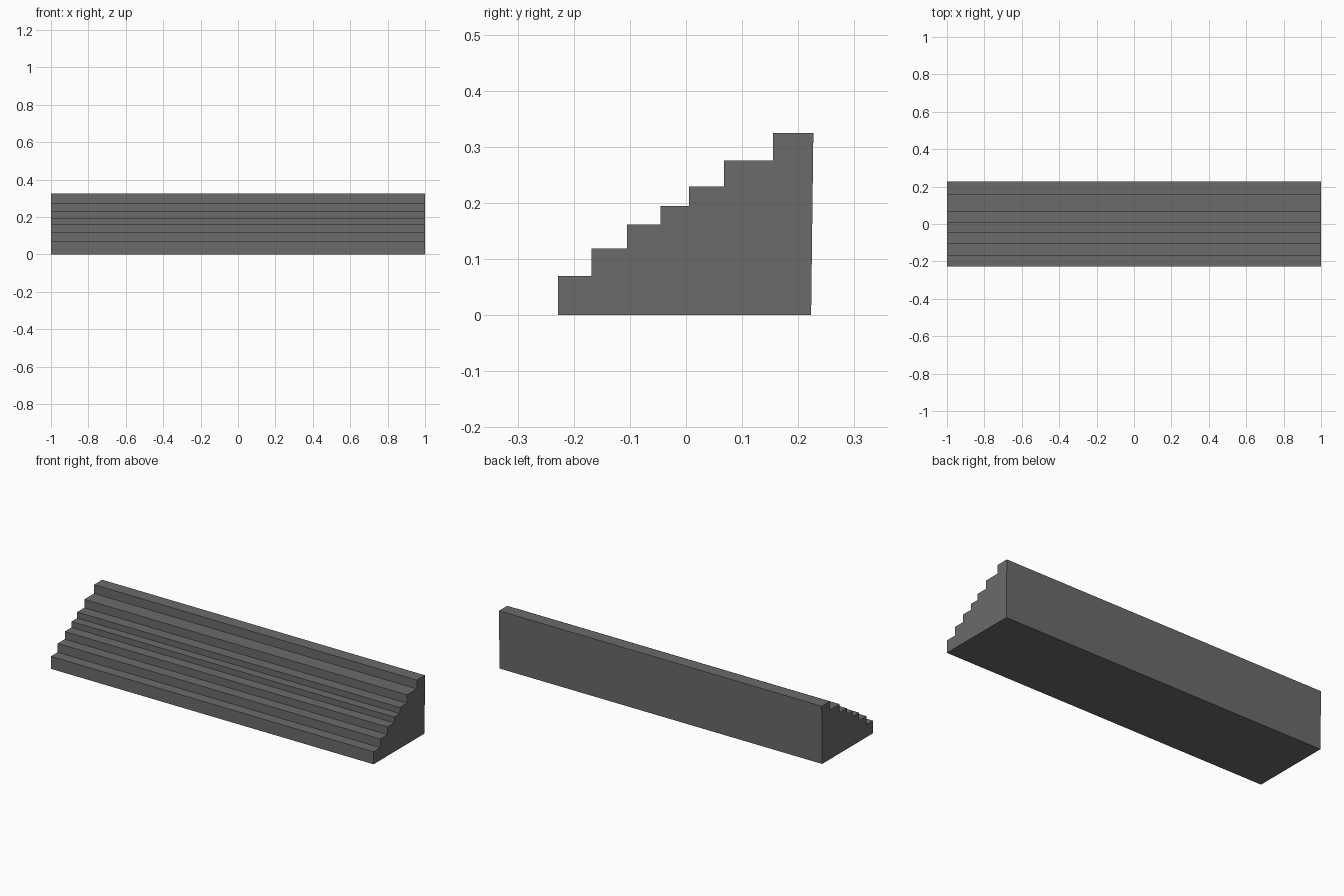
import bpy
import bmesh

cube = bpy.data.objects.get("Cube")
if cube:
    bpy.data.objects.remove(cube, do_unlink=True)

# Dark grey stone
stone = bpy.data.materials.new("dark_grey")
stone.use_nodes = True
colour = (0.147, 0.147, 0.147, 1.0)
stone.diffuse_color = colour
stone.node_tree.nodes["Principled BSDF"].inputs["Base Color"].default_value = colour

HALF_WIDTH = 1.0
BACK_BOTTOM, BACK_TOP = 0.223, 0.227

# Each step: y of its riser, z of its tread
steps = [(-0.228, 0.070), (-0.168, 0.119), (-0.105, 0.162), (-0.045, 0.195),
         (0.005, 0.229), (0.068, 0.276), (0.155, 0.325)]

# Side profile, from the bottom front up the steps and down the leaning back
profile = []
z = 0.0
for riser_y, tread_z in steps:
    profile += [(riser_y, z), (riser_y, tread_z)]
    z = tread_z
profile += [(BACK_TOP, z), (BACK_BOTTOM, 0.0)]

# Extrude the profile across the full width
bm = bmesh.new()
side = bm.faces.new([bm.verts.new((-HALF_WIDTH, y, z)) for y, z in profile])
extruded = bmesh.ops.extrude_face_region(bm, geom=[side], use_keep_orig=True)
moved = [v for v in extruded["geom"] if isinstance(v, bmesh.types.BMVert)]
bmesh.ops.translate(bm, verts=moved, vec=(2 * HALF_WIDTH, 0, 0))
bmesh.ops.recalc_face_normals(bm, faces=bm.faces)

mesh = bpy.data.meshes.new("staircase")
bm.to_mesh(mesh)
bm.free()
mesh.materials.append(stone)
staircase = bpy.data.objects.new("staircase", mesh)
bpy.context.collection.objects.link(staircase)
